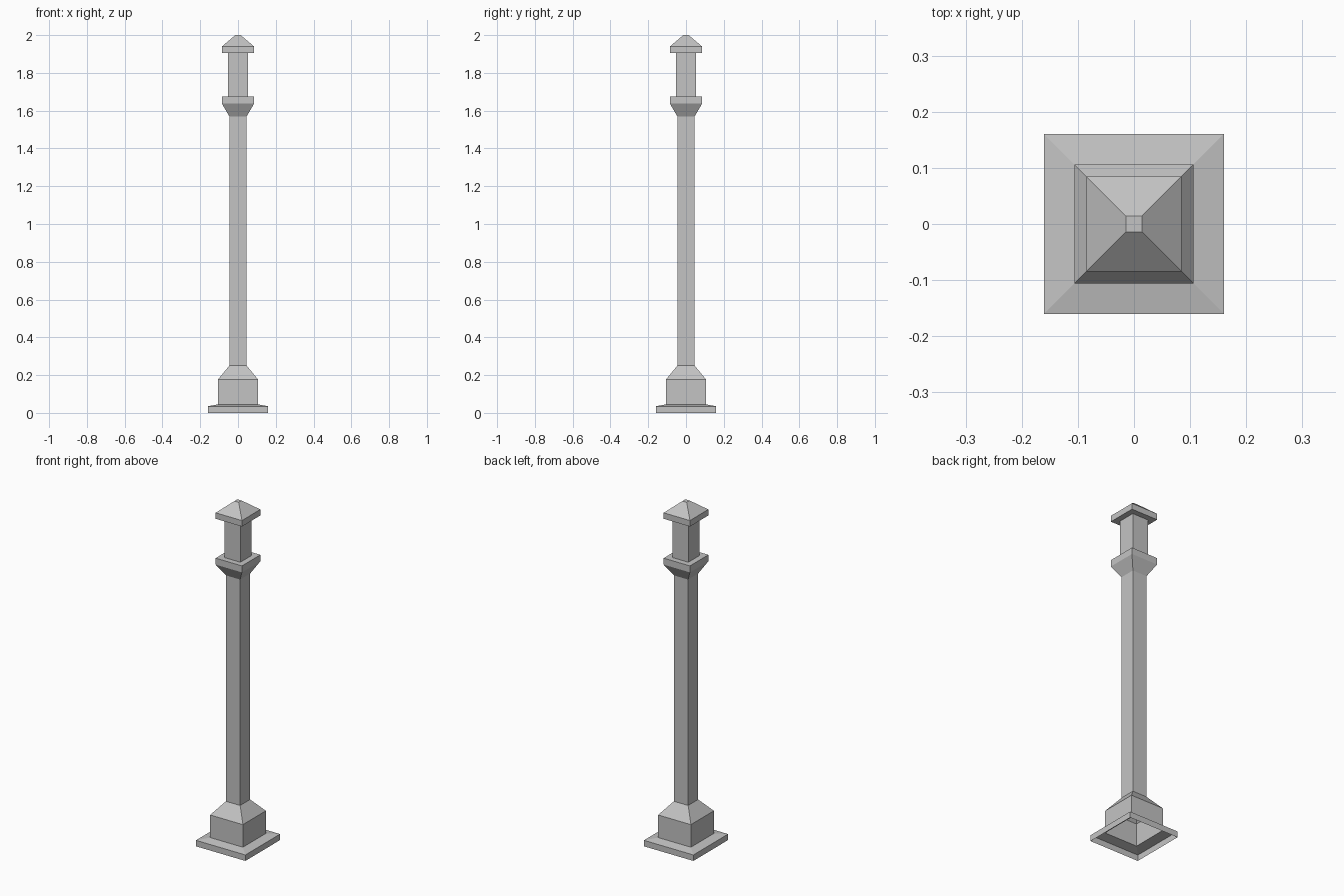
import bpy
import bmesh

cube = bpy.data.objects.get("Cube")
if cube:
    bpy.data.objects.remove(cube, do_unlink=True)

# One plain stone colour
stone = bpy.data.materials.new("grey_stone")
stone.use_nodes = True
stone.diffuse_color = (0.55, 0.55, 0.55, 1)
stone.node_tree.nodes["Principled BSDF"].inputs["Base Color"].default_value = stone.diffuse_color

CORNERS = ((-1, -1), (1, -1), (1, 1), (-1, 1))


def square_loft(name, profile, cap_top=False):
    """Square shell through (half width, height) pairs, listed upwards."""
    bm = bmesh.new()
    rings = [[bm.verts.new((r * x, r * y, z)) for x, y in CORNERS] for r, z in profile]
    for low, high in zip(rings, rings[1:]):
        for i in range(4):
            j = (i + 1) % 4
            bm.faces.new((low[i], low[j], high[j], high[i]))
    if cap_top:
        bm.faces.new(rings[-1])
    mesh = bpy.data.meshes.new(name)
    bm.to_mesh(mesh)
    bm.free()
    mesh.materials.append(stone)
    obj = bpy.data.objects.new(name, mesh)
    bpy.context.collection.objects.link(obj)
    return obj


# Hollow foot, open underneath
square_loft("foot_plate", [(0.16, 0), (0.16, 0.035), (0.106, 0.045)])
square_loft("plinth", [(0.106, 0.045), (0.106, 0.177), (0.046, 0.25)])

# Long shaft and flared collar with a flat ledge
square_loft("shaft", [(0.046, 0.25), (0.046, 1.57)])
square_loft("collar", [(0.046, 1.57), (0.085, 1.637), (0.085, 1.675), (0.052, 1.675)])

# Upper block and overhanging pyramid cap with a small flat tip
square_loft("upper_block", [(0.052, 1.675), (0.052, 1.905)])
square_loft("cap", [(0.052, 1.905), (0.085, 1.905), (0.085, 1.94), (0.014, 2.0)], cap_top=True)
